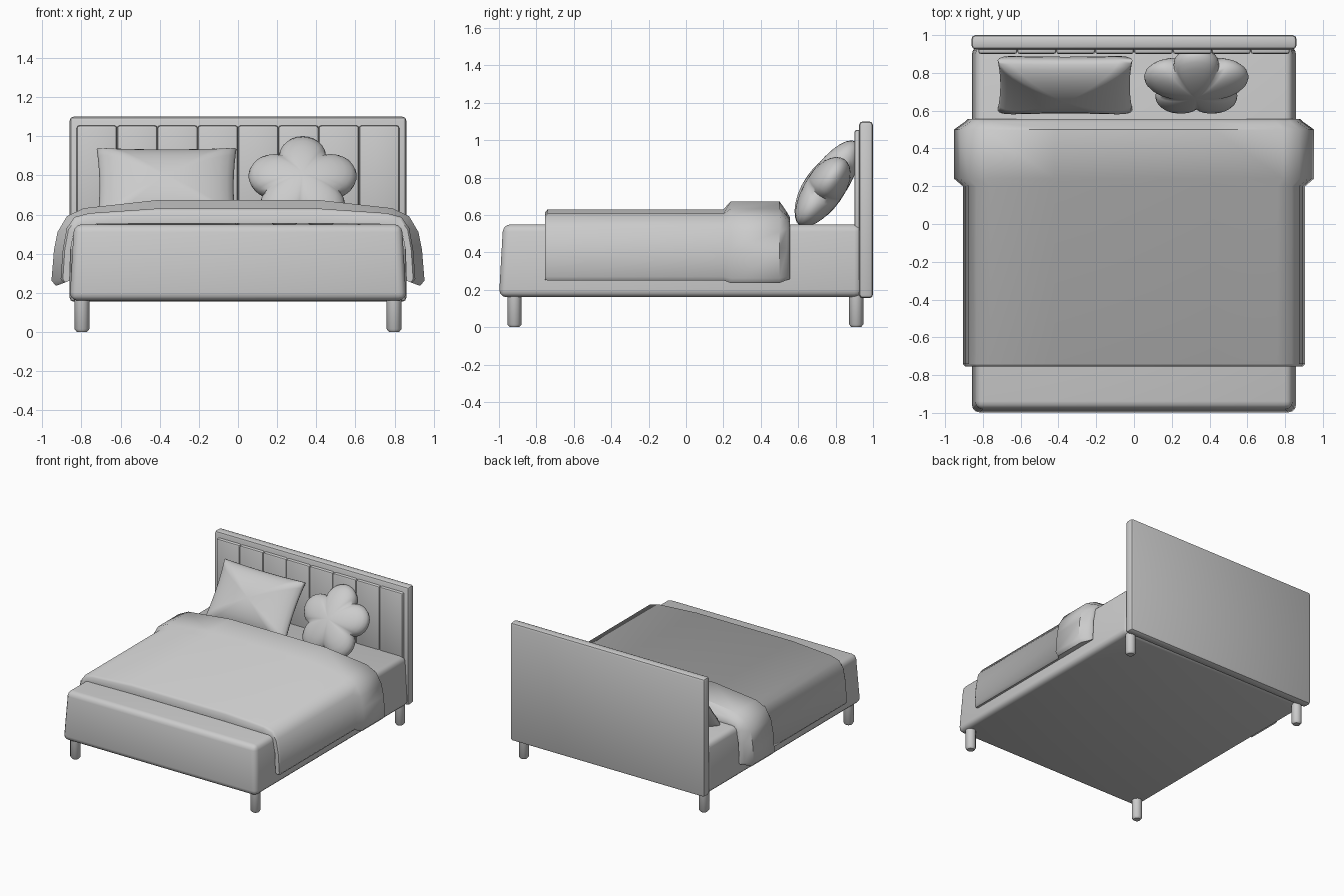
import bpy, bmesh
from math import sin, cos, pi, radians, copysign
from mathutils import Matrix

if "Cube" in bpy.data.objects:
    bpy.data.objects.remove(bpy.data.objects["Cube"])


def finish(name, bm, angle=40):
    bmesh.ops.recalc_face_normals(bm, faces=bm.faces)
    me = bpy.data.meshes.new(name)
    bm.to_mesh(me)
    bm.free()
    me.shade_smooth()
    me.set_sharp_from_angle(angle=radians(angle))
    ob = bpy.data.objects.new(name, me)
    bpy.context.collection.objects.link(ob)
    return ob


def box(name, lo, hi, bevel, segments=2, taper=0.0):
    bm = bmesh.new()
    bmesh.ops.create_cube(bm, size=1)
    for v in bm.verts:
        top = v.co.z > 0
        for i in range(3):
            v.co[i] = hi[i] if v.co[i] > 0 else lo[i]
        if top:
            v.co.x -= copysign(taper, v.co.x)
            if v.co.y < 0:
                v.co.y += taper
    bmesh.ops.bevel(bm, geom=bm.edges[:], offset=bevel, segments=segments,
                    profile=0.5, affect='EDGES', clamp_overlap=True)
    return finish(name, bm)


def skin(bm, rings):
    """Bridge consecutive closed rings with quads."""
    for a, b in zip(rings, rings[1:]):
        for i in range(len(a)):
            j = (i + 1) % len(a)
            bm.faces.new((a[i], a[j], b[j], b[i]))


# Mattress body and headboard
box("mattress_base", (-0.86, -1.0, 0.16), (0.86, 0.94, 0.55), 0.04, 3, 0.022)
box("headboard", (-0.86, 0.925, 0.155), (0.86, 1.0, 1.10), 0.02)

# Upholstered headboard panels
W = 0.206
for k in range(8):
    x = (k - 4) * W
    box(f"headboard_panel_{k + 1}", (x, 0.90, 0.50), (x + W, 0.95, 1.055), 0.014)

# Legs
for sx, side in ((-1, "left"), (1, "right")):
    for y, end in ((-0.917, "front"), (0.91, "back")):
        bm = bmesh.new()
        rings = []
        for r, z in ((0.026, 0), (0.038, 0.015), (0.038, 0.2)):
            rings.append([bm.verts.new((sx * 0.797 + r * cos(a * pi / 6),
                                        y + r * sin(a * pi / 6), z)) for a in range(12)])
        skin(bm, rings)
        bm.faces.new(rings[0])
        bm.faces.new(rings[-1])
        finish(f"{end}_{side}_leg", bm)

# Duvet: half cross-sections lofted along y, with a thicker folded-back band
INNER = [(0.86, 0.262), (0.86, 0.27), (0.855, 0.42), (0.84, 0.50), (0.81, 0.54), (0.74, 0.55), (0.42, 0.555)]
MAIN = [(0.89, 0.25), (0.906, 0.27), (0.895, 0.42), (0.875, 0.53), (0.835, 0.587), (0.76, 0.607), (0.42, 0.63)]
FOLD = [(0.93, 0.236), (0.953, 0.262), (0.94, 0.42), (0.922, 0.51), (0.875, 0.59), (0.79, 0.632), (0.42, 0.673)]


def lerp(a, b, t):
    return [(p[0] + (q[0] - p[0]) * t, p[1] + (q[1] - p[1]) * t) for p, q in zip(a, b)]


def mirrored(half):
    return half + [(-x, z) for x, z in reversed(half)]


stations = [(-0.755, lerp(INNER, MAIN, 0.75)), (-0.74, MAIN), (0.20, MAIN),
            (0.24, FOLD), (0.50, FOLD), (0.54, lerp(INNER, MAIN, 0.8)),
            (0.557, lerp(INNER, MAIN, 0.4))]
bm = bmesh.new()
rings = []
for y, outer in stations:
    section = mirrored(outer) + mirrored(INNER)[::-1]
    rings.append([bm.verts.new((x, y, z)) for x, z in section])
skin(bm, rings)
n = 2 * len(INNER)
for ring in (rings[0], rings[-1]):
    for i in range(n - 1):
        bm.faces.new((ring[i], ring[i + 1], ring[2 * n - 2 - i], ring[2 * n - 1 - i]))
finish("duvet", bm, 50)


# Cushions: scaled outline rings puffed on both sides
def cushion(name, outline, half, power, centre, tilt):
    bm = bmesh.new()
    steps = 7
    levels = [sin(pi / 2 * i / steps) for i in range(1, steps + 1)]
    rings, poles = [], []
    profile = [(s, -1) for s in levels] + [(s, 1) for s in levels[-2::-1]]
    for s, sign in profile:
        h = sign * half * max(0.0, 1 - s * s) ** power
        rings.append([bm.verts.new((x * s, h, z * s)) for x, z in outline])
    skin(bm, rings)
    for ring, sign in ((rings[0], -1), (rings[-1], 1)):
        pole = bm.verts.new((0, sign * half, 0))
        for i in range(len(ring)):
            bm.faces.new((ring[i], ring[(i + 1) % len(ring)], pole))
    bm.transform(Matrix.Translation(centre) @ Matrix.Rotation(-radians(tilt), 4, 'X'))
    finish(name, bm, 75)


# Rectangular pillow outline with edges pinched between the corners
rect = []
N = 10
for sx, sz, dx, dz in ((-1, -1, 1, 0), (1, -1, 0, 1), (1, 1, -1, 0), (-1, 1, 0, -1)):
    for i in range(N):
        u, v = sx + dx * 2 * i / N, sz + dz * 2 * i / N
        rect.append((0.357 * u * (1 - 0.04 * (1 - v * v)),
                     0.235 * v * (1 - 0.04 * (1 - u * u))))
cushion("pillow", rect, 0.11, 0.6, (-0.365, 0.735, 0.74), 34)

# Five-lobed flower cushion
flower = []
for i in range(60):
    a = 2 * pi * i / 60
    r = 0.205 + 0.08 * abs(cos(2.5 * a)) ** 0.8
    flower.append((r * sin(a), r * cos(a)))
cushion("flower_cushion", flower, 0.105, 0.5, (0.33, 0.75, 0.755), 34)
